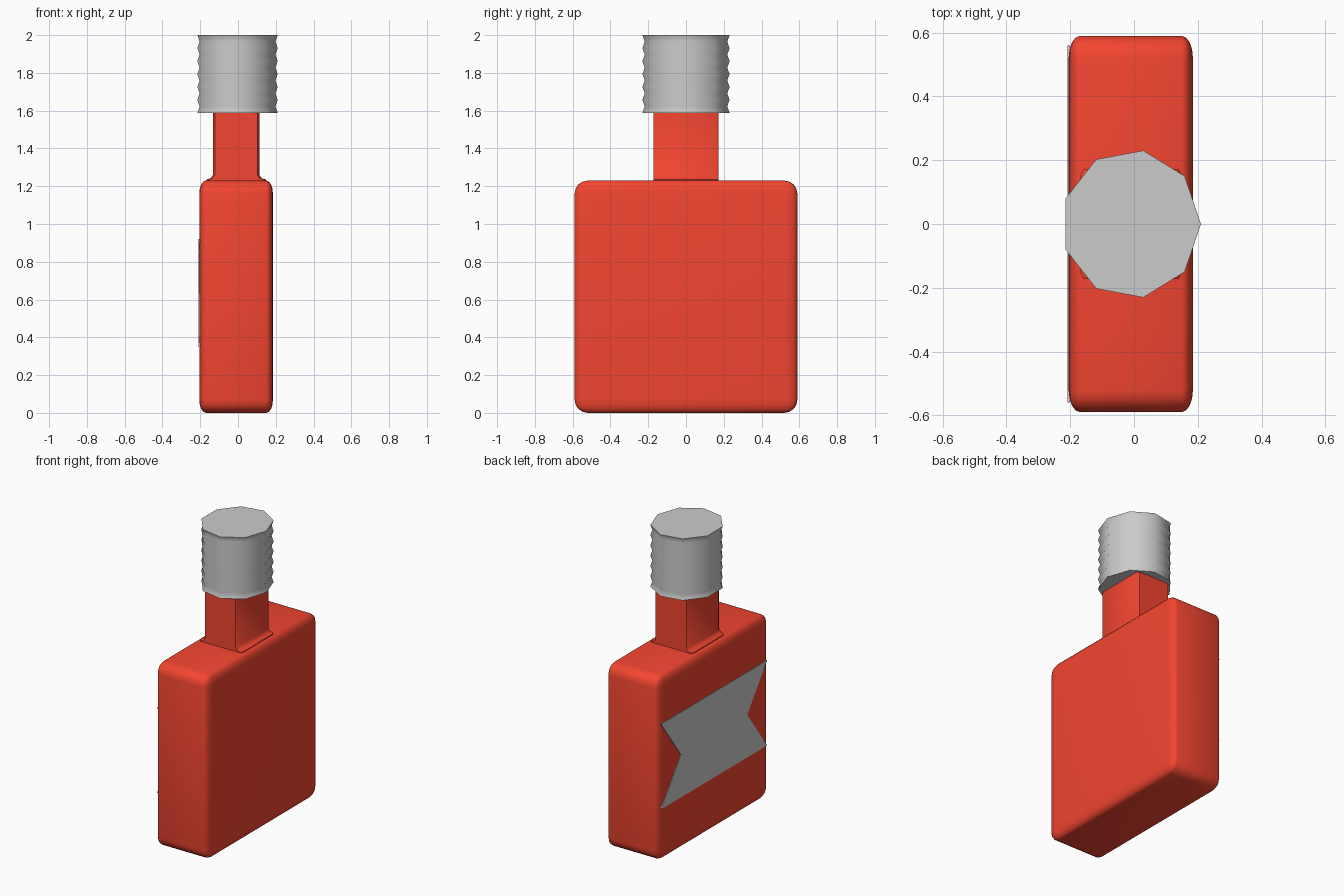
import bpy, bmesh, math

if "Cube" in bpy.data.objects:
    bpy.data.objects.remove(bpy.data.objects["Cube"])

CX = -0.01  # bottle axis in x

red = bpy.data.materials.new("red_glass")
red.diffuse_color = (0.9, 0.06, 0.03, 1)
red.use_nodes = True
red.node_tree.nodes["Principled BSDF"].inputs["Base Color"].default_value = red.diffuse_color


def finish(name, bm, angle, mat=None):
    bmesh.ops.recalc_face_normals(bm, faces=bm.faces)
    mesh = bpy.data.meshes.new(name)
    bm.to_mesh(mesh)
    bm.free()
    ob = bpy.data.objects.new(name, mesh)
    bpy.context.collection.objects.link(ob)
    if mat:
        mesh.materials.append(mat)
    bpy.ops.object.select_all(action='DESELECT')
    ob.select_set(True)
    bpy.context.view_layer.objects.active = ob
    bpy.ops.object.shade_smooth_by_angle(angle=math.radians(angle))
    return ob


def loft(rings):
    """Closed stack of rings, each a list of points."""
    bm = bmesh.new()
    loops = [[bm.verts.new(p) for p in ring] for ring in rings]
    n = len(loops[0])
    for a, b in zip(loops, loops[1:]):
        for i in range(n):
            j = (i + 1) % n
            bm.faces.new((a[i], a[j], b[j], b[i]))
    bm.faces.new(loops[0])
    bm.faces.new(loops[-1])
    return bm


# Body: rounded slab, bevel squashed in x
bm = bmesh.new()
bmesh.ops.create_cube(bm, size=1)
bmesh.ops.scale(bm, vec=(0.78, 1.18, 1.23), verts=bm.verts)
bmesh.ops.bevel(bm, geom=bm.edges[:], offset=0.07, segments=4,
                profile=0.5, affect='EDGES')
bmesh.ops.scale(bm, vec=(0.5, 1, 1), verts=bm.verts)
bmesh.ops.translate(bm, vec=(CX, 0, 0.615), verts=bm.verts)
finish("body", bm, 40, red)


# Neck: rectangular with slim chamfered corners and a flared foot
def neck_ring(hx, hy, z, cx=0.01, cy=0.02):
    quarter = [(hx, hy - cy), (hx - cx, hy)]
    pts = quarter + [(-x, y) for x, y in reversed(quarter)]
    pts += [(-x, -y) for x, y in pts]
    return [(CX + x, y, z) for x, y in pts]


bm = loft([neck_ring(0.16, 0.173, 1.20), neck_ring(0.158, 0.173, 1.235),
           neck_ring(0.135, 0.173, 1.242), neck_ring(0.123, 0.173, 1.26),
           neck_ring(0.123, 0.173, 1.60)])
finish("neck", bm, 60, red)

# Cap: nine-sided, with six ripples up the side
rings = []
for k in range(13):
    z = 1.588 + k * (2.0 - 1.588) / 12
    d = 0 if k % 2 == 0 else 0.012
    rings.append([(CX + 0.001 + (0.219 - d) * math.cos(math.tau * i / 9),
                   (0.234 - d) * math.sin(math.tau * i / 9), z)
                  for i in range(9)])
finish("cap", loft(rings), 60)

# Label: notched banner laid on the -x face
outline = [(0.56, 0.35), (0.35, 0.635), (0.56, 0.92),
           (-0.56, 0.92), (-0.35, 0.635), (-0.56, 0.35)]
bm = loft([[(x, y, z) for y, z in outline] for x in (-0.2085, -0.2)])
finish("label", bm, 30)
